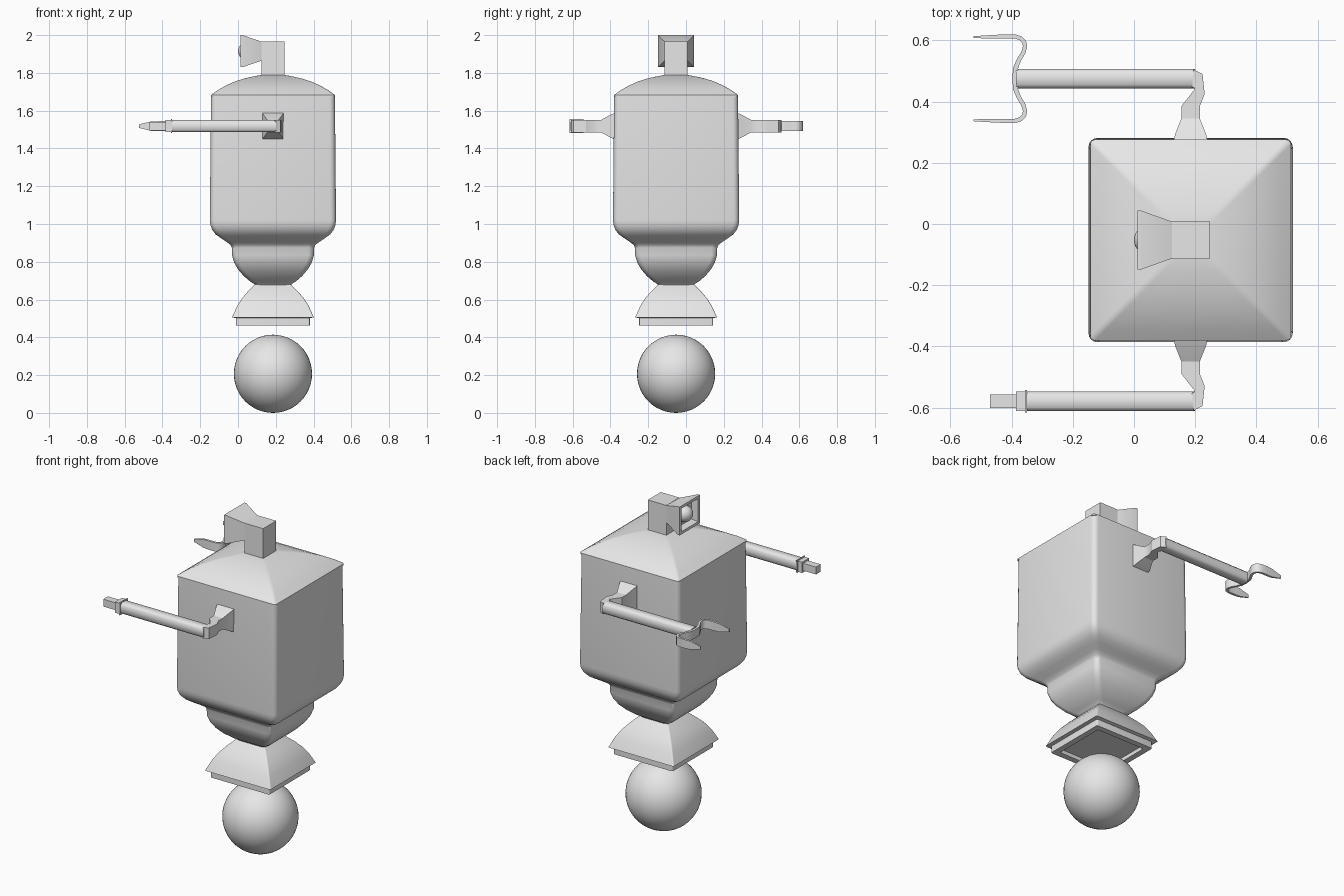
import bpy, bmesh, math
from mathutils import Vector

if "Cube" in bpy.data.objects:
    bpy.data.objects.remove(bpy.data.objects["Cube"])

CX, CY = 0.185, -0.0525      # body axis
ARM_Z = 1.518

grey = bpy.data.materials.new("plain grey")
grey.diffuse_color = (0.8, 0.8, 0.8, 1)
grey.use_nodes = True
grey.node_tree.nodes["Principled BSDF"].inputs["Base Color"].default_value = grey.diffuse_color


def finish(ob, angle=30):
    ob.data.materials.append(grey)
    bpy.ops.object.select_all(action='DESELECT')
    ob.select_set(True)
    bpy.context.view_layer.objects.active = ob
    bpy.ops.object.shade_smooth_by_angle(angle=math.radians(angle))
    return ob


def loft(name, rings, angle=30):
    """Skin a row of equal-length closed rings and cap both ends."""
    bm = bmesh.new()
    vs = [[bm.verts.new(p) for p in r] for r in rings]
    n = len(rings[0])
    for a, b in zip(vs, vs[1:]):
        for i in range(n):
            j = (i + 1) % n
            bm.faces.new((a[i], a[j], b[j], b[i]))
    bm.faces.new(vs[0])
    bm.faces.new(vs[-1])
    bmesh.ops.recalc_face_normals(bm, faces=bm.faces)
    me = bpy.data.meshes.new(name)
    bm.to_mesh(me)
    bm.free()
    ob = bpy.data.objects.new(name, me)
    bpy.context.collection.objects.link(ob)
    return finish(ob, angle)


def rounded_square(h, z, r, seg=4):
    pts = []
    for k in range(4):
        a0 = math.pi / 4 + k * math.pi / 2
        sx = 1 if math.cos(a0) > 0 else -1
        sy = 1 if math.sin(a0) > 0 else -1
        for s in range(seg + 1):
            a = k * math.pi / 2 + s * math.pi / 2 / seg
            pts.append((CX + sx * (h - r) + r * math.cos(a),
                        CY + sy * (h - r) + r * math.sin(a), z))
    return pts


def square_loft(name, profile, radius):
    return loft(name, [rounded_square(h, z, min(radius, h * 0.3)) for h, z in profile])


def box(name, x0, x1, y0, y1, z0, z1):
    return loft(name, [[(x0, y0, z), (x1, y0, z), (x1, y1, z), (x0, y1, z)] for z in (z0, z1)])


def ball(name, r, loc):
    bpy.ops.mesh.primitive_uv_sphere_add(segments=48, ring_count=24, radius=r, location=loc)
    ob = bpy.context.object
    ob.name = name
    return finish(ob, 60)


# Body shell: tapered box, curved underside, waist
square_loft("body", [
    (0.328, 1.68), (0.334, 1.02), (0.331, 0.995), (0.322, 0.97), (0.303, 0.945),
    (0.275, 0.925), (0.245, 0.905), (0.225, 0.89), (0.218, 0.875), (0.217, 0.835),
    (0.205, 0.795), (0.185, 0.76), (0.155, 0.725), (0.12, 0.695), (0.10, 0.683),
    (0.095, 0.675)], 0.03)

# Domed lid
square_loft("lid", [
    (0.328, 1.675), (0.328, 1.683), (0.295, 1.707), (0.25, 1.733), (0.20, 1.755),
    (0.15, 1.771), (0.10, 1.782), (0.06, 1.789)], 0.015)

# Flared skirt with recessed rim underneath
square_loft("skirt", [
    (0.095, 0.68), (0.105, 0.67), (0.135, 0.64), (0.165, 0.605), (0.19, 0.565),
    (0.217, 0.505), (0.195, 0.502), (0.195, 0.462), (0.16, 0.462), (0.16, 0.485)], 0.008)

# Floating ball
ball("base_ball", 0.207, (CX, CY, 0.207))

# Neck post
box("neck", CX - 0.0615, CX + 0.0615, CY - 0.0615, CY + 0.0615, 1.77, 1.967)

# Eye hood with recessed front, and lens
EZ = 1.915
loft("eye_hood", [[(x, CY + sy * hy, EZ + sz * hz)
                   for sy, sz in ((-1, -1), (1, -1), (1, 1), (-1, 1))]
                  for x, hy, hz in ((0.125, 0.06, 0.05), (0.024, 0.096, 0.085),
                                    (0.012, 0.096, 0.085), (0.012, 0.08, 0.069),
                                    (0.05, 0.07, 0.06))])
ball("eye_lens", 0.047, (0.047, CY, EZ))


# Arms: flared shoulder bending into a forearm
def side(y, m):
    return y if m > 0 else 2 * CY - y


UPPER = [((0.13, 0.275), (0.24, 0.275), 0.069), ((0.135, 0.295), (0.235, 0.295), 0.06),
         ((0.155, 0.345), (0.215, 0.345), 0.033), ((0.155, 0.385), (0.215, 0.385), 0.033),
         ((0.198, 0.44), (0.231, 0.425), 0.033), ((0.197, 0.445), (0.224, 0.49), 0.033),
         ((0.19, 0.447), (0.195, 0.505), 0.033)]
for label, m, x_end in (("left", 1, -0.385), ("right", -1, -0.352)):
    loft(label + "_shoulder", [[(a[0], side(a[1], m), ARM_Z - h), (b[0], side(b[1], m), ARM_Z - h),
                                (b[0], side(b[1], m), ARM_Z + h), (a[0], side(a[1], m), ARM_Z + h)]
                               for a, b, h in UPPER], 25)
    h, c = 0.032, 0.02
    octagon = [(-h, -c), (-c, -h), (c, -h), (h, -c), (h, c), (c, h), (-c, h), (-h, c)]
    loft(label + "_forearm", [[(x, side(0.475, m) + u, ARM_Z + v) for u, v in octagon]
                              for x in (0.2, x_end)], 50)

# Two-pronged gripper: a bent ribbon with tapering tips
half = [(-0.525, 0.136, 0.003, 0.009), (-0.46, 0.137, 0.006, 0.025), (-0.42, 0.138, 0.007, 0.026),
        (-0.388, 0.138, 0.007, 0.026), (-0.37, 0.132, 0.007, 0.026), (-0.359, 0.12, 0.007, 0.026),
        (-0.356, 0.105, 0.007, 0.026), (-0.362, 0.085, 0.007, 0.026), (-0.377, 0.06, 0.007, 0.026),
        (-0.387, 0.035, 0.008, 0.026)]
path = half + [(-0.39, 0.0, 0.008, 0.026)] + [(x, -y, t, h) for x, y, t, h in reversed(half)]
rings = []
for i, (x, y, t, h) in enumerate(path):
    p, q = path[max(i - 1, 0)], path[min(i + 1, len(path) - 1)]
    n = Vector((p[1] - q[1], q[0] - p[0])).normalized() * t
    rings.append([(x + s * n.x, 0.475 + y + s * n.y, ARM_Z + k * h)
                  for s, k in ((-1, -1), (1, -1), (1, 1), (-1, 1))])
loft("gripper", rings, 35)

# Plunger-style tool: flange, collar, square rod
ty = side(0.475, -1)
for name, x0, x1, h in (("tool_flange", -0.356, -0.349, 0.037),
                        ("tool_collar", -0.385, -0.355, 0.032),
                        ("tool_rod", -0.47, -0.38, 0.022)):
    box(name, x0, x1, ty - h, ty + h, ARM_Z - h, ARM_Z + h)
